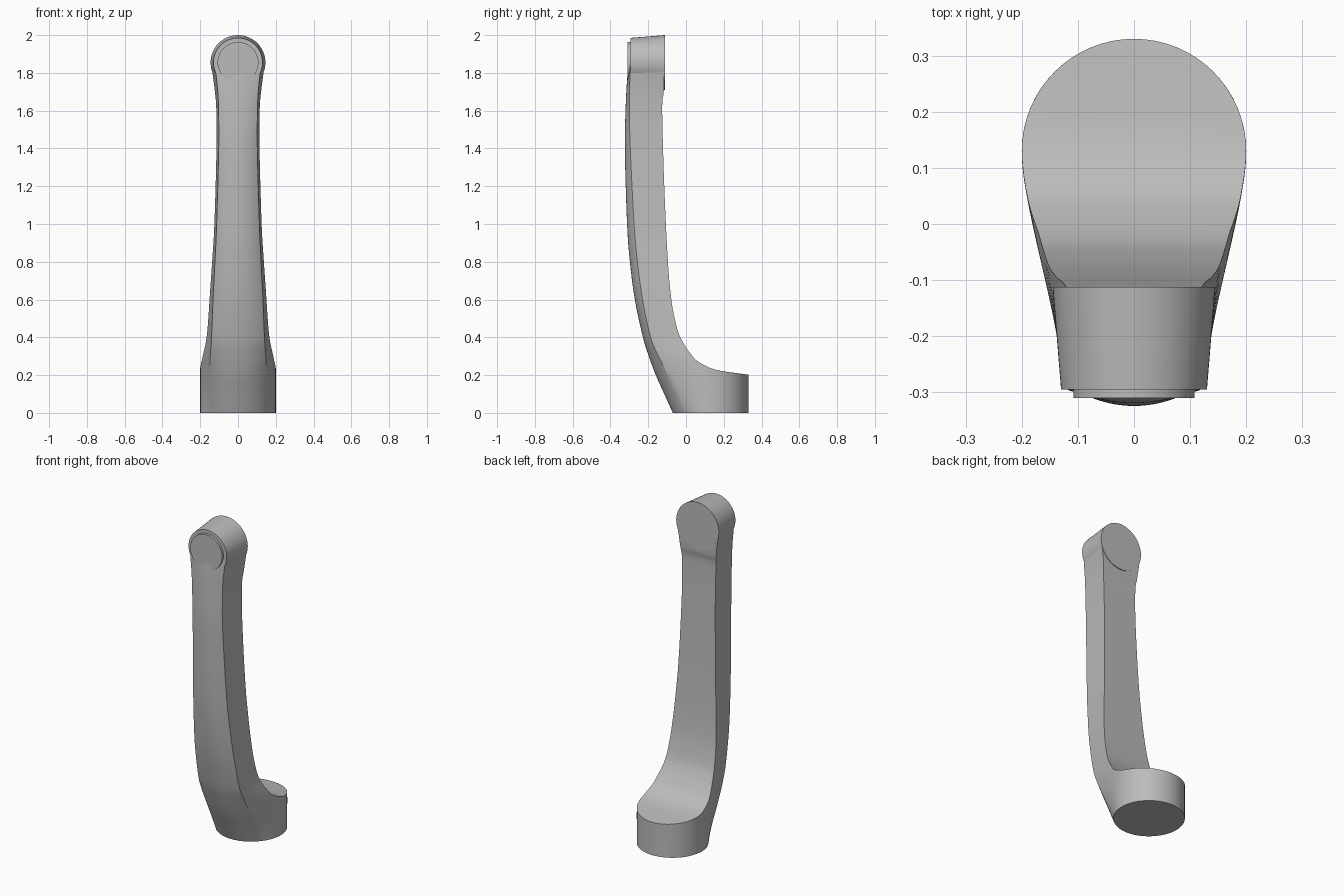
import bpy, bmesh
from math import pi, sin, cos, atan2
from mathutils import Matrix, Vector

if "Cube" in bpy.data.objects:
    bpy.data.objects.remove(bpy.data.objects["Cube"], do_unlink=True)

grey = bpy.data.materials.new("satin grey")
grey.use_nodes = True
COLOUR = (0.5, 0.5, 0.5, 1)
grey.diffuse_color = COLOUR
grey.node_tree.nodes["Principled BSDF"].inputs["Base Color"].default_value = COLOUR


def make_object(name, bm):
    bmesh.ops.recalc_face_normals(bm, faces=bm.faces)
    mesh = bpy.data.meshes.new(name)
    bm.to_mesh(mesh)
    bm.free()
    mesh.materials.append(grey)
    obj = bpy.data.objects.new(name, mesh)
    bpy.context.collection.objects.link(obj)
    return obj


def smooth(obj, angle):
    bpy.ops.object.select_all(action="DESELECT")
    obj.select_set(True)
    bpy.context.view_layer.objects.active = obj
    bpy.ops.object.shade_smooth_by_angle(angle=angle)


def spline(keys, steps):
    """Smooth curve through keys of any dimension."""
    pts = [Vector(k) for k in keys]
    pts = [2 * pts[0] - pts[1]] + pts + [2 * pts[-1] - pts[-2]]
    out = []
    for a, b, c, d in zip(pts, pts[1:], pts[2:], pts[3:]):
        for i in range(steps):
            t = i / steps
            out.append(b + 0.5 * t * (c - a + t * (2 * a - 5 * b + 4 * c - d
                                                   + t * (3 * (b - c) + d - a))))
    return out + [pts[-2]]


FOOT_Y = 0.13   # centre of the round foot


def section(z, front, edge_y, edge_x, width, bulge):
    """Horizontal outline: crowned front, side wall, round back."""
    half = []
    sag = edge_y - front
    radius = (edge_x ** 2 + sag ** 2) / (2 * sag)
    sweep = atan2(edge_x, radius - sag)
    for i in range(12):
        a = sweep * i / 12
        half.append((radius * sin(a), front + radius * (1 - cos(a))))
    start, end = Vector((edge_x, edge_y)), Vector((width, FOOT_Y))
    control = ((start + end) / 2).lerp(Vector((width, 0.05)), bulge)
    for i in range(12):
        t = i / 12
        half.append(tuple((1 - t) ** 2 * start + 2 * t * (1 - t) * control + t * t * end))
    for i in range(17):
        a = pi / 2 * i / 16
        half.append((width * cos(a), FOOT_Y + 0.2 * sin(a)))
    half[-1] = (0, half[-1][1])
    ring = half + [(-x, y) for x, y in half[-2:0:-1]]
    return [(x, y, z) for x, y in ring]


# Lever: height, front line, edge depth, edge half width, rear half width, side bulge
stations = [
    (0.0, -0.07, -0.011, 0.141, 0.2, 1),
    (0.1, -0.115, -0.05, 0.147, 0.2, 1),
    (0.2, -0.16, -0.095, 0.15, 0.2, 1),
    (0.3, -0.197, -0.145, 0.147, 0.199, 0.8),
    (0.4, -0.228, -0.187, 0.14, 0.191, 0.15),
    (0.6, -0.271, -0.23, 0.132, 0.176, 0),
    (0.8, -0.297, -0.257, 0.122, 0.158, 0),
    (1.0, -0.312, -0.275, 0.113, 0.142, 0),
    (1.4, -0.324, -0.295, 0.102, 0.131, 0),
    (1.6, -0.32, -0.299, 0.103, 0.132, 0),
    (1.7, -0.316, -0.299, 0.107, 0.143, 0),
    (1.8, -0.309, -0.296, 0.117, 0.16, 0),
    (1.85, -0.302, -0.29, 0.12, 0.17, 0),
]
bm = bmesh.new()
rings = [[bm.verts.new(p) for p in section(*s)] for s in spline(stations, 6)]
for low, high in zip(rings, rings[1:]):
    n = len(low)
    for i in range(n):
        j = (i + 1) % n
        bm.faces.new((low[i], low[j], high[j], high[i]))
bm.faces.new(rings[0])
bm.faces.new(rings[-1])
lever = make_object("lever", bm)

# Cutter that hollows the back of the lever above the foot
back_line = [(0.4, 0.193), (0.325, 0.203), (0.16, 0.228), (0.075, 0.265), (0.03, 0.305),
             (-0.03, 0.4), (-0.06, 0.5), (-0.08, 0.62), (-0.097, 0.82), (-0.115, 1.2),
             (-0.126, 1.6), (-0.118, 1.7), (-0.115, 1.8), (-0.115, 2.1)]
bm = bmesh.new()
outline = [(p.x, p.y) for p in spline(back_line, 6)] + [(0.4, 2.1)]
cap = bm.faces.new([bm.verts.new((-0.4, y, z)) for y, z in outline])
side = bmesh.ops.extrude_face_region(bm, geom=[cap])["geom"]
bmesh.ops.translate(bm, vec=(0.8, 0, 0),
                    verts=[v for v in side if isinstance(v, bmesh.types.BMVert)])
cutter = make_object("back_cutter", bm)
cutter.hide_render = True

cut = lever.modifiers.new("back cut", "BOOLEAN")
cut.operation = "DIFFERENCE"
cut.solver = "EXACT"
cut.object = cutter
bpy.context.view_layer.objects.active = lever
bpy.ops.object.modifier_apply(modifier=cut.name)
bpy.data.objects.remove(cutter, do_unlink=True)
smooth(lever, 0.5)


# Round head at the top, with a thin raised disc on its front
def barrel(name, back_y, front_y, back_r, front_r):
    bm = bmesh.new()
    place = Matrix.Translation((0, (back_y + front_y) / 2, 1.855)) @ Matrix.Rotation(pi / 2, 4, "X")
    bmesh.ops.create_cone(bm, cap_ends=True, segments=64, radius1=back_r, radius2=front_r,
                          depth=back_y - front_y, matrix=place)
    smooth(make_object(name, bm), 0.6)


barrel("head", -0.112, -0.295, 0.145, 0.13)
barrel("front_disc", -0.28, -0.31, 0.108, 0.108)
